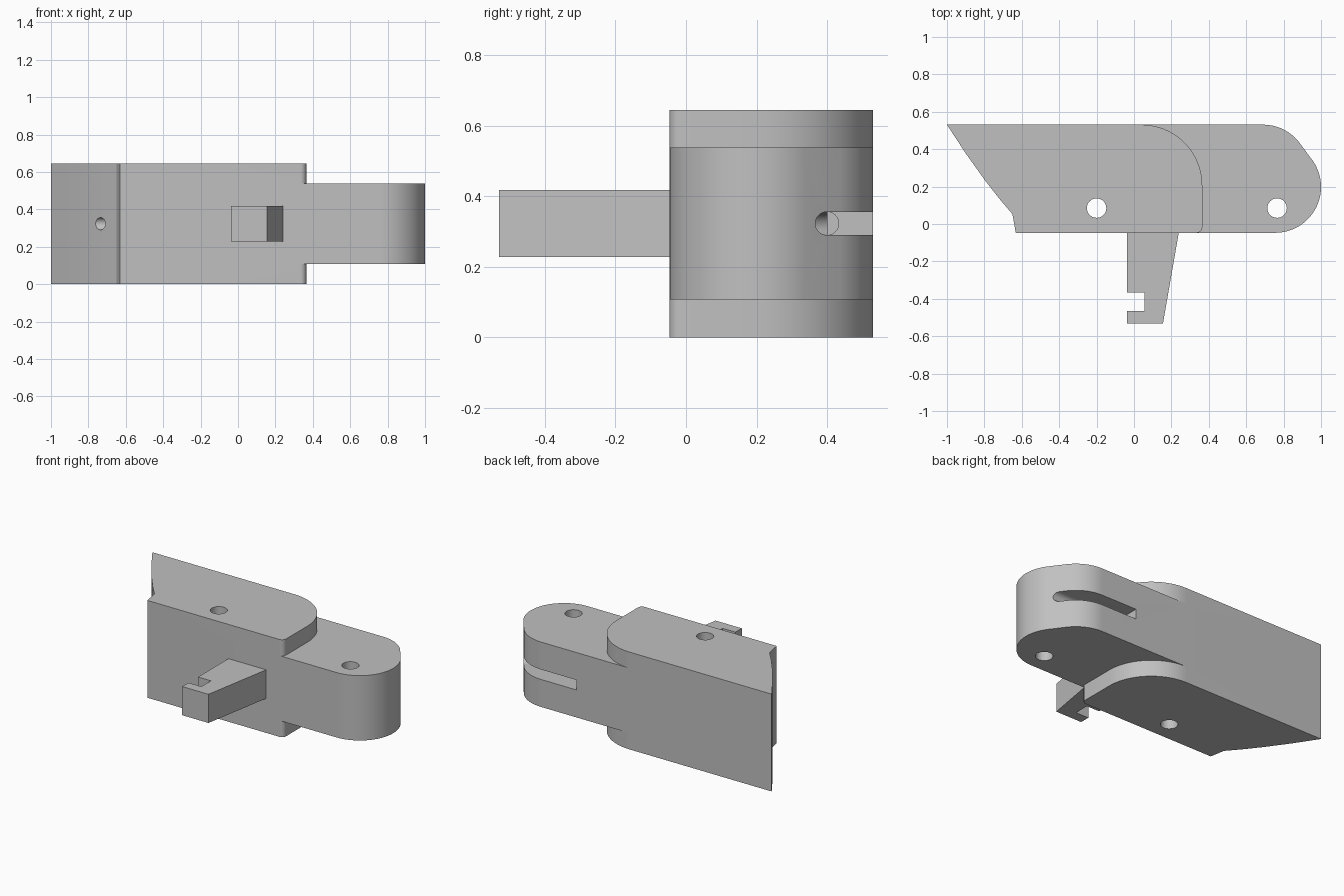
import bpy, bmesh, math
from mathutils import Vector

if "Cube" in bpy.data.objects:
    bpy.data.objects.remove(bpy.data.objects["Cube"])

grey = bpy.data.materials.new("grey plastic")
grey.diffuse_color = (0.53, 0.53, 0.53, 1)
grey.use_nodes = True
grey.node_tree.nodes["Principled BSDF"].inputs["Base Color"].default_value = grey.diffuse_color


def arc(cx, cy, r, a0, a1, n):
    """Points on a circular arc, angles in degrees."""
    angles = [math.radians(a0 + (a1 - a0) * i / n) for i in range(n + 1)]
    return [(cx + r * math.cos(a), cy + r * math.sin(a)) for a in angles]


def finish(name, bm):
    bmesh.ops.recalc_face_normals(bm, faces=bm.faces)
    me = bpy.data.meshes.new(name)
    bm.to_mesh(me)
    bm.free()
    me.materials.append(grey)
    ob = bpy.data.objects.new(name, me)
    bpy.context.collection.objects.link(ob)
    return ob


def prism(name, outline, z0, z1):
    bm = bmesh.new()
    face = bm.faces.new([bm.verts.new((x, y, z0)) for x, y in outline])
    top = bmesh.ops.extrude_face_region(bm, geom=[face])["geom"]
    verts = [v for v in top if isinstance(v, bmesh.types.BMVert)]
    bmesh.ops.translate(bm, verts=verts, vec=(0, 0, z1 - z0))
    return finish(name, bm)


def rod(name, a, b, r):
    """Cylinder between two points."""
    a, b = Vector(a), Vector(b)
    bm = bmesh.new()
    bmesh.ops.create_cone(bm, cap_ends=True, segments=32, radius1=r, radius2=r,
                          depth=(b - a).length)
    ob = finish(name, bm)
    rot = (b - a).to_track_quat('Z', 'Y').to_matrix().to_4x4()
    rot.translation = (a + b) / 2
    ob.data.transform(rot)
    return ob


def combine(target, tool, operation):
    """Apply a boolean and remove the tool."""
    mod = target.modifiers.new("cut", 'BOOLEAN')
    mod.object, mod.operation, mod.solver = tool, operation, 'EXACT'
    bpy.context.view_layer.objects.active = target
    bpy.ops.object.modifier_apply(modifier=mod.name)
    bpy.data.objects.remove(tool)


FRONT, BACK, H, MID = -0.047, 0.531, 0.645, 0.323

# Thick body with slanted left end and rounded back right corner
body = prism("body", [(-1, BACK), (-0.9, 0.378), (-0.8, 0.238), (-0.72, 0.135),
                      (-0.65, 0.053), (-0.632, FRONT)]
             + arc(0.335, FRONT + 0.03, 0.03, -90, 0, 6)
             + arc(0.04, BACK - 0.325, 0.325, 0, 90, 24), 0, H)

# Thinner tongue with rounded tip
tongue = prism("tongue", [(-0.3, BACK), (-0.3, FRONT)]
               + arc(0.755, 0.198, 0.245, -90, 34, 32)
               + arc(0.69, BACK - 0.245, 0.245, 38, 90, 14), 0.108, 0.538)
combine(body, tongue, 'UNION')

# Vertical pin holes
for x in (-0.2, 0.765):
    combine(body, rod("pin_hole", (x, 0.085, -0.1), (x, 0.085, 0.8), 0.052), 'DIFFERENCE')

# Slot in the back of the tongue, rounded along its inner edge
r = 0.033
slot = prism("slot", [(0.43, 0.40), (1.2, 0.40), (1.2, 0.7), (0.43, 0.7)], MID - r, MID + r)
combine(body, slot, 'DIFFERENCE')

# Cord channel running from the slot to the slanted end
path = [(1.2, 0.40), (0.35, 0.40), (-0.5, 0.155), (-1.1, 0.155)]
for (x0, y0), (x1, y1) in zip(path, path[1:]):
    combine(body, rod("channel", (x0, y0, MID), (x1, y1, MID), r), 'DIFFERENCE')

# Notched hook on the front
hook = prism("hook", [(-0.037, FRONT + 0.01), (-0.037, -0.365), (0.057, -0.365),
                      (0.057, -0.465), (-0.037, -0.465), (-0.037, -0.531),
                      (0.155, -0.531), (0.241, FRONT + 0.01)], 0.228, 0.418)

# Smooth rounded walls, keep edges sharp
bpy.ops.object.select_all(action='DESELECT')
body.select_set(True)
bpy.context.view_layer.objects.active = body
bpy.ops.object.shade_smooth_by_angle(angle=math.radians(25))
